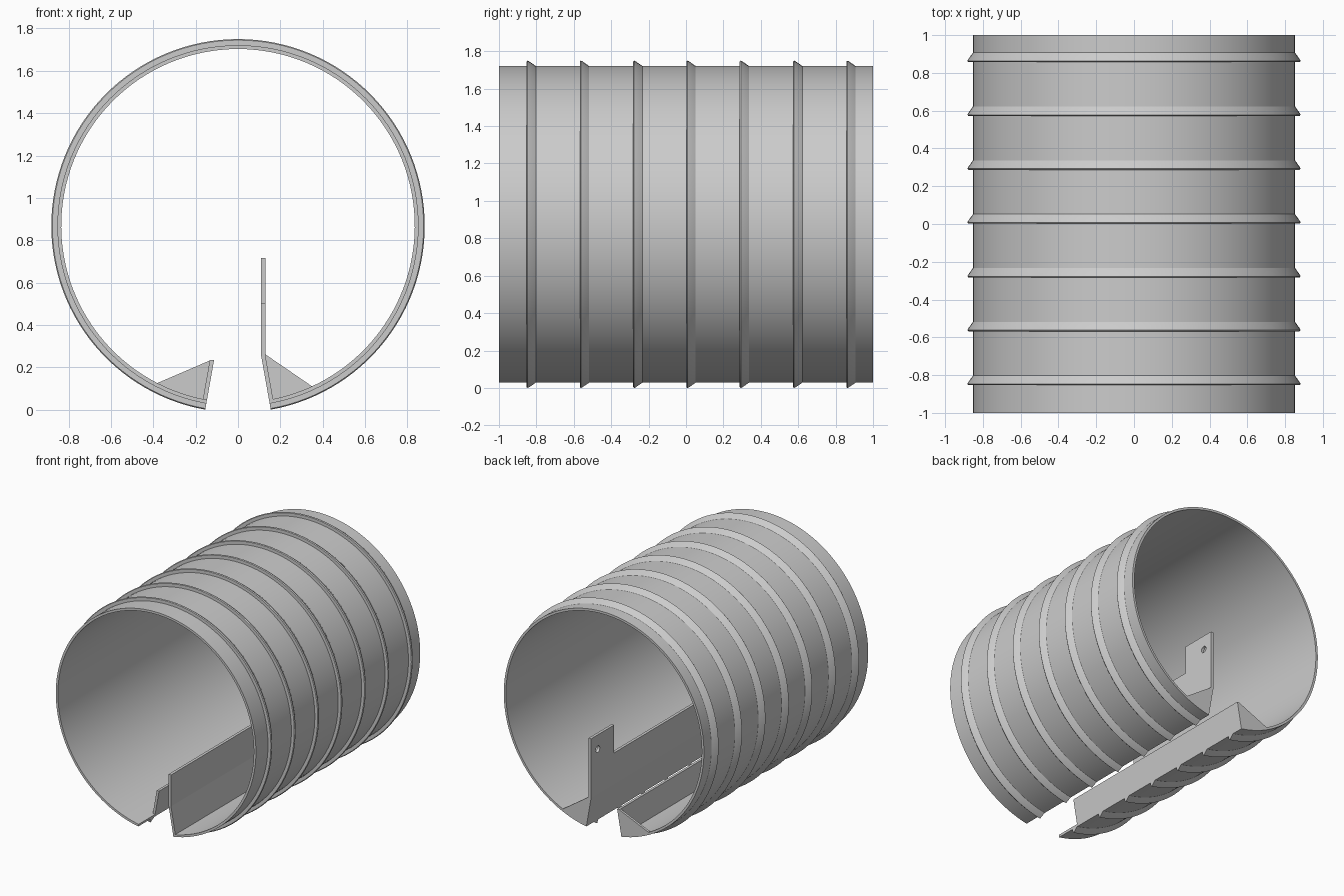
import bpy, bmesh, math
from mathutils import Matrix, Vector

cube = bpy.data.objects.get("Cube")
if cube:
    bpy.data.objects.remove(cube, do_unlink=True)

AXIS_Z = 0.868            # height of the tube axis
R_IN, R_OUT, R_RIB = 0.835, 0.853, 0.882
GAP = math.radians(10.1)  # half angle of the slot at the bottom
SEGMENTS = 120

grey = bpy.data.materials.new("plain grey")
grey.use_nodes = True
grey.diffuse_color = (0.6, 0.6, 0.6, 1)
grey.node_tree.nodes["Principled BSDF"].inputs["Base Color"].default_value = (0.6, 0.6, 0.6, 1)


def finish(name, bm, smooth=False):
    bmesh.ops.recalc_face_normals(bm, faces=bm.faces)
    mesh = bpy.data.meshes.new(name)
    bm.to_mesh(mesh)
    bm.free()
    mesh.materials.append(grey)
    obj = bpy.data.objects.new(name, mesh)
    bpy.context.collection.objects.link(obj)
    bpy.ops.object.select_all(action='DESELECT')
    obj.select_set(True)
    bpy.context.view_layer.objects.active = obj
    if smooth:
        bpy.ops.object.shade_smooth_by_angle(angle=math.radians(20))
    return obj


def polar(r, angle, y=0.0):
    """Point at an angle measured from straight down, positive towards +x."""
    return Vector((r * math.sin(angle), y, AXIS_Z - r * math.cos(angle)))


def open_ring(name, profile):
    """Sweep a closed (radius, y) profile around the axis, leaving the slot open."""
    bm = bmesh.new()
    rings = []
    for i in range(SEGMENTS + 1):
        a = GAP + (2 * math.pi - 2 * GAP) * i / SEGMENTS
        rings.append([bm.verts.new(polar(r, a, y)) for r, y in profile])
    n = len(profile)
    for p, q in zip(rings, rings[1:]):
        for k in range(n):
            bm.faces.new((p[k], p[(k + 1) % n], q[(k + 1) % n], q[k]))
    bm.faces.new(rings[0])
    bm.faces.new(rings[-1])
    return finish(name, bm, True)


def prism(name, points, along):
    """Extrude a flat polygon along a vector."""
    bm = bmesh.new()
    face = bm.faces.new([bm.verts.new(p) for p in points])
    out = bmesh.ops.extrude_face_region(bm, geom=[face])
    bmesh.ops.translate(bm, vec=along, verts=[v for v in out["geom"] if isinstance(v, bmesh.types.BMVert)])
    return finish(name, bm)


# Split tube wall
open_ring("tube_wall", [(R_IN, -1), (R_OUT, -1), (R_OUT, 1), (R_IN, 1)])

# Barbed ribs: steep towards the front, sloping away to the back
for i in range(7):
    y = -0.853 + 0.285 * i
    open_ring(f"rib_{i + 1}", [(R_OUT - 0.006, y), (R_RIB - 0.005, y), (R_RIB, y + 0.006),
                               (R_RIB - 0.003, y + 0.013), (R_OUT, y + 0.05), (R_OUT - 0.006, y + 0.05)])


# Radial flanges along both lips of the slot
def flange(name, side, r_top, y0):
    a = GAP * side
    shift = Vector((0.02 * side, 0, 0))
    low, high = polar(R_OUT - 0.01, a, y0), polar(r_top, a, y0)
    prism(name, [low, high, high + shift, low + shift], Vector((0, 1 - y0, 0)))


flange("right_flange", -1, 0.644, -0.8)
flange("left_flange", 1, 0.617, -1)


# Triangular end gussets at the back
def gusset(name, side, r_top, wall_angle):
    a, b = GAP * side, math.radians(wall_angle) * side
    tip = polar(r_top, a, 1) + Vector((0.015 * side, 0, 0))
    arc = [polar(R_IN + 0.006, a + (b - a) * i / 6, 1) for i in range(7)]
    prism(name, [tip] + arc, Vector((0, -0.018, 0)))


gusset("right_gusset", -1, 0.644, 27.5)
gusset("left_gusset", 1, 0.612, 25)

# Upright plate above the left flange, with a raised tab at the back
outline = [(-1, 0.258), (1, 0.258), (1, 0.715), (0.72, 0.715), (0.72, 0.5), (-1, 0.5)]
plate = prism("upright_plate", [(0.108, y, z) for y, z in outline], Vector((0.022, 0, 0)))

# Fixing hole through the tab
bm = bmesh.new()
bmesh.ops.create_cone(bm, cap_ends=True, segments=24, radius1=0.025, radius2=0.025, depth=0.2,
                      matrix=Matrix.Translation((0.119, 0.92, 0.605)) @ Matrix.Rotation(math.pi / 2, 4, 'Y'))
cutter = finish("hole_cutter", bm)
cutter.hide_render = True
bpy.context.view_layer.objects.active = plate
cut = plate.modifiers.new("fixing_hole", 'BOOLEAN')
cut.operation = 'DIFFERENCE'
cut.solver = 'EXACT'
cut.object = cutter
bpy.ops.object.modifier_apply(modifier=cut.name)
bpy.data.objects.remove(cutter, do_unlink=True)
